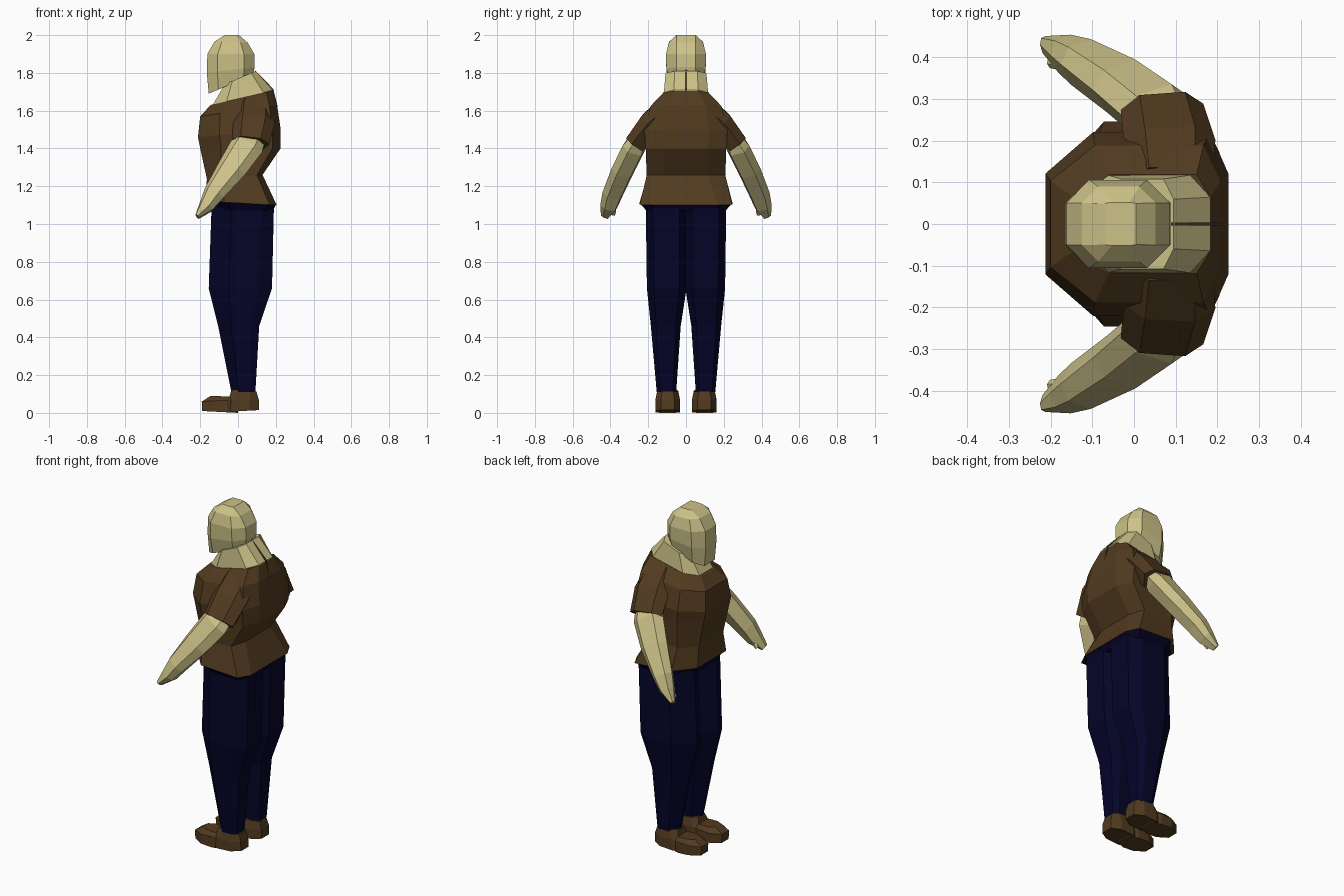
import bpy, bmesh
from mathutils import Vector

cube = bpy.data.objects.get("Cube")
if cube:
    bpy.data.objects.remove(cube)


def material(name, rgb):
    m = bpy.data.materials.new(name)
    m.use_nodes = True
    m.diffuse_color = (*rgb, 1)
    m.node_tree.nodes["Principled BSDF"].inputs["Base Color"].default_value = (*rgb, 1)
    return m


SKIN = material("pale_skin", (0.61, 0.54, 0.25))
BROWN = material("brown_cloth", (0.083, 0.043, 0.014))
NAVY = material("navy_cloth", (0.0013, 0.0013, 0.022))


def loft(name, rings, mat):
    """Skin a stack of equal-length point rings and cap both ends."""
    bm = bmesh.new()
    loops = [[bm.verts.new(p) for p in r] for r in rings]
    n = len(loops[0])
    for a, b in zip(loops, loops[1:]):
        for i in range(n):
            j = (i + 1) % n
            bm.faces.new((a[i], a[j], b[j], b[i]))
    bm.faces.new(loops[0])
    bm.faces.new(loops[-1])
    bmesh.ops.recalc_face_normals(bm, faces=bm.faces)
    me = bpy.data.meshes.new(name)
    bm.to_mesh(me)
    bm.free()
    me.materials.append(mat)
    ob = bpy.data.objects.new(name, me)
    bpy.context.collection.objects.link(ob)
    return ob


def ring(zf, zb, xf, xb, y0, y1, cuts=(0.26, 0.26), flats=(0.55, 0.55)):
    """Chamfered oblong section, tilted from height zf in front to zb behind.
    cuts and flats give the front and back chamfer depth and flat share."""
    c, h, length = (y0 + y1) / 2, (y1 - y0) / 2, xb - xf
    side = [(xf, flats[0]), (xf + length * cuts[0], 1),
            (xb - length * cuts[1], 1), (xb, flats[1])]
    pts = side + [(x, -k) for x, k in reversed(side)]
    return [(x, c + k * h, zf + (zb - zf) * (x - xf) / length) for x, k in pts]


def body(name, rows, mat, cuts):
    """Symmetric loft; a row may end with its own flat shares."""
    return loft(name, [ring(*r[:4], -r[4], r[4], cuts, *r[5:]) for r in rows], mat)


def limb(name, rows, mat, s):
    """Six-sided tube through (x, y, z, wide, thin) stations, mirrored by s."""
    pts = [Vector(r[:3]) for r in rows]
    rings = []
    for i, r in enumerate(rows):
        d = (pts[min(i + 1, len(pts) - 1)] - pts[max(i - 1, 0)]).normalized()
        out = Vector((0, 0.84, 0.55))
        v = (out - d * out.dot(d)).normalized()
        u = d.cross(v)
        sect = [(1, 0.25), (0.55, 1), (-0.55, 1), (-1, 0.25), (-0.6, -1), (0.6, -1)]
        ps = [pts[i] + u * a * r[3] + v * b * r[4] for a, b in sect]
        rings.append([(p.x, s * p.y, p.z) for p in ps])
    return loft(name, rings, mat)


# Head and neck
body("head", [(1.69, 1.79, -0.155, 0.08, 0.088),
              (1.80, 1.83, -0.165, 0.088, 0.104, (0.48, 0.48)),
              (1.90, 1.90, -0.162, 0.086, 0.106, (0.48, 0.48)),
              (1.965, 1.96, -0.125, 0.052, 0.09, (0.56, 0.56)),
              (2.0, 2.0, -0.07, 0.005, 0.052, (0.95, 0.95))], SKIN, (0.22, 0.22))
body("neck", [(1.58, 1.67, -0.16, 0.18, 0.115),
              (1.62, 1.71, -0.14, 0.183, 0.117),
              (1.74, 1.81, -0.07, 0.095, 0.108)], SKIN, (0.24, 0.15))

# Dark crease down the nape
crease = [(0.09, 1.815), (0.187, 1.715), (0.21, 1.62), (0.1, 1.62)]
loft("nape_crease", [[(x, y, z) for x, z in crease] for y in (-0.004, 0.004)], BROWN)

# Shirt, open at a sloping neckline
body("shirt", [(1.12, 1.10, -0.17, 0.205, 0.245, (0.55, 0.7)),
               (1.24, 1.26, -0.165, 0.13, 0.208),
               (1.40, 1.40, -0.20, 0.225, 0.213),
               (1.46, 1.50, -0.212, 0.226, 0.22),
               (1.57, 1.63, -0.20, 0.207, 0.188),
               (1.63, 1.705, -0.145, 0.183, 0.118)], BROWN, (0.26, 0.1))

# Waistband tucked under the hem
body("waistband", [(1.07, 1.07, -0.135, 0.183, 0.208, (0.5, 0.75)),
                   (1.125, 1.10, -0.16, 0.2, 0.24, (0.5, 0.7))], NAVY, (0.3, 0.12))

for side, s in (("left", -1), ("right", 1)):
    # Sleeve and bare forearm with hand
    limb(side + "_sleeve", [(0.09, 0.09, 1.60, 0.10, 0.078),
                            (0.085, 0.185, 1.53, 0.11, 0.066),
                            (0.067, 0.27, 1.425, 0.10, 0.055)], BROWN, s)
    limb(side + "_forearm", [(0.065, 0.255, 1.44, 0.08, 0.046),
                             (0.05, 0.272, 1.41, 0.09, 0.056),
                             (-0.03, 0.332, 1.29, 0.08, 0.055),
                             (-0.125, 0.388, 1.16, 0.058, 0.05),
                             (-0.165, 0.408, 1.095, 0.042, 0.042),
                             (-0.215, 0.43, 1.04, 0.013, 0.02)], SKIN, s)
    limb(side + "_thumb", [(-0.155, 0.385, 1.11, 0.018, 0.018),
                           (-0.2, 0.385, 1.05, 0.01, 0.01)], SKIN, s)

    # Trouser leg with a creased front, meeting its twin above the knees
    legs = [(1.09, -0.14, 0.19, -0.005, 0.213), (0.66, -0.155, 0.18, -0.003, 0.207),
            (0.46, -0.105, 0.112, 0.028, 0.186), (0.11, -0.035, 0.092, 0.052, 0.155)]
    loft(side + "_trouser_leg",
         [ring(z, z, a, b, *sorted((s * i, s * o)), (0.32, 0.2), (0.15, 0.65))
          for z, a, b, i, o in legs], NAVY)

    # Shoe: long low toe and a taller heel block
    lo, hi = sorted((s * 0.032, s * 0.162))
    toe, heel = ((0.32, 0.3), (0.5, 0.6)), ((0.2, 0.3), (0.75, 0.55))
    loft(side + "_shoe_toe", [ring(0.01, 0.0, -0.19, 0.0, lo, hi, *toe),
                              ring(0.06, 0.07, -0.192, 0.0, lo, hi, *toe),
                              ring(0.09, 0.085, -0.145, 0.0, lo + 0.02, hi - 0.02)], BROWN)
    loft(side + "_shoe_heel", [ring(0.005, 0.015, -0.06, 0.112, lo, hi, *heel),
                               ring(0.07, 0.07, -0.05, 0.11, lo, hi, *heel),
                               ring(0.122, 0.112, -0.035, 0.098, lo + 0.01, hi - 0.01)], BROWN)
